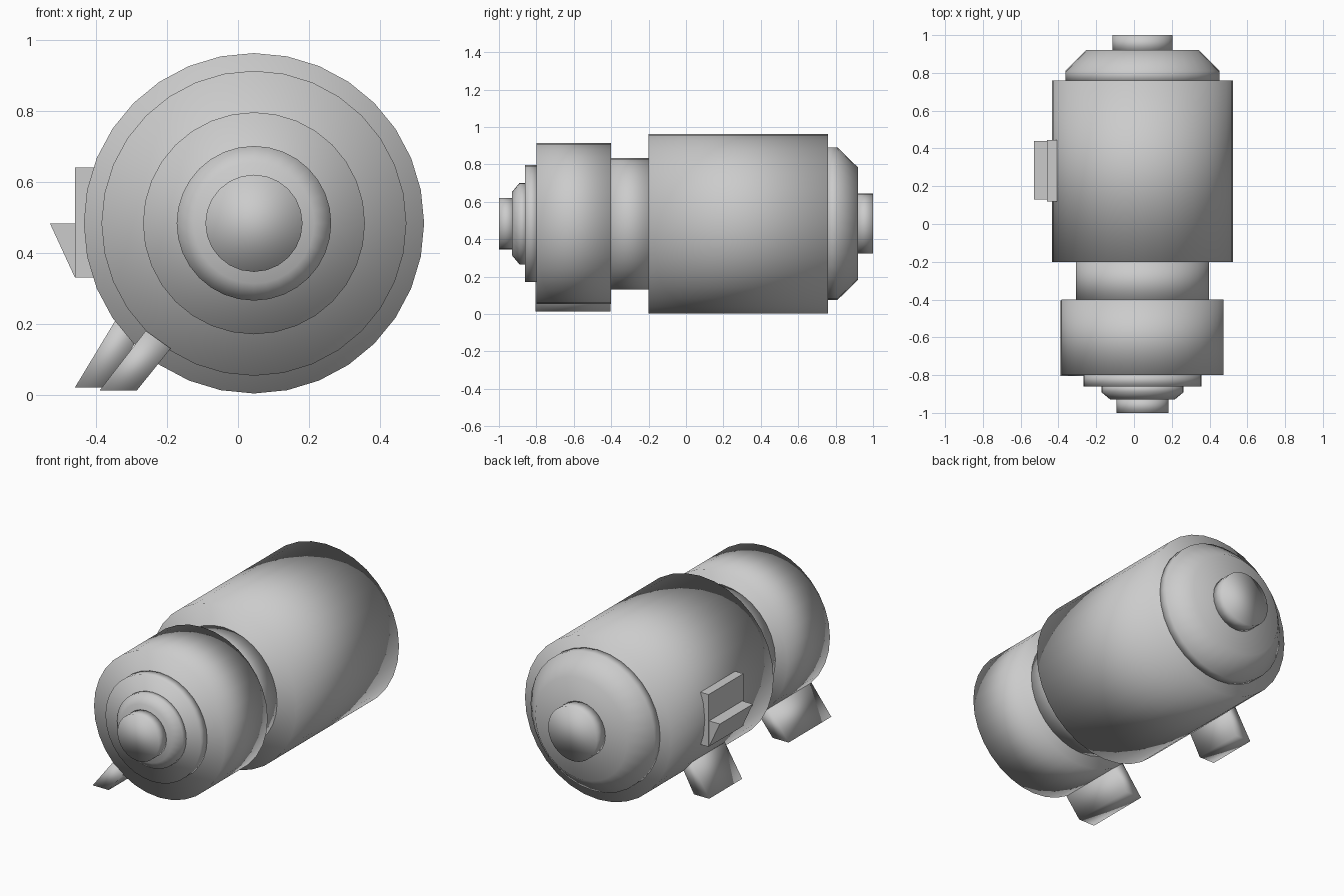
import bpy, bmesh, math

if "Cube" in bpy.data.objects:
    bpy.data.objects.remove(bpy.data.objects["Cube"])

CX, CZ = 0.045, 0.483   # axis of the horizontal tank


def finish(name, bm, smooth):
    bmesh.ops.recalc_face_normals(bm, faces=bm.faces[:])
    for f in bm.faces:
        f.smooth = smooth
    me = bpy.data.meshes.new(name)
    bm.to_mesh(me)
    bm.free()
    ob = bpy.data.objects.new(name, me)
    bpy.context.collection.objects.link(ob)
    return ob


def drum(name, profile, sides=32):
    """Capped turned solid along y from (y, radius) points."""
    bm = bmesh.new()
    rings = []
    for y, r in profile:
        rings.append([bm.verts.new((CX + r * math.sin(2 * math.pi * i / sides), y,
                                    CZ + r * math.cos(2 * math.pi * i / sides)))
                      for i in range(sides)])
    for a, b in zip(rings, rings[1:]):
        for i in range(sides):
            j = (i + 1) % sides
            bm.faces.new((a[i], a[j], b[j], b[i]))
    bm.faces.new(rings[0])
    bm.faces.new(rings[-1])
    return finish(name, bm, True)


def prism(name, outline, y0, y1, smooth=False):
    """Extrude an (x, z) outline along y."""
    bm = bmesh.new()
    a = [bm.verts.new((x, y0, z)) for x, z in outline]
    b = [bm.verts.new((x, y1, z)) for x, z in outline]
    bm.faces.new(a)
    bm.faces.new(b)
    for i in range(len(a)):
        j = (i + 1) % len(a)
        bm.faces.new((a[i], a[j], b[j], b[i]))
    return finish(name, bm, smooth)


# Main tank and the narrower front drum joined by a neck
drum("main_body", [(-0.20, 0.48), (0.76, 0.48)])
drum("neck", [(-0.42, 0.352), (-0.18, 0.352)])
drum("front_drum", [(-0.80, 0.43), (-0.40, 0.43)])

# Stepped front nose
drum("front_ring", [(-0.86, 0.313), (-0.79, 0.313)])
drum("front_collar", [(-0.93, 0.17), (-0.89, 0.218), (-0.85, 0.218)])
drum("front_plug", [(-1.0, 0.137), (-0.92, 0.137)], 24)

# Tapered rear cap and plug
drum("rear_cap", [(0.75, 0.408), (0.81, 0.408), (0.92, 0.30)])
drum("rear_plug", [(0.91, 0.16), (1.0, 0.16)], 24)

# Slanted feet on the left side
prism("front_foot", [(-0.39, 0.012), (-0.285, 0.012), (-0.19, 0.13), (-0.26, 0.18)],
      -0.805, -0.405, True)
prism("rear_foot", [(-0.46, 0.02), (-0.36, 0.02), (-0.25, 0.22), (-0.33, 0.235)],
      0.13, 0.44, True)

# Side bracket: mounting plate and wedge-shaped lip
prism("bracket_plate", [(-0.46, 0.33), (-0.38, 0.33), (-0.38, 0.64), (-0.46, 0.64)], 0.12, 0.445)
prism("bracket_lip", [(-0.53, 0.482), (-0.46, 0.33), (-0.44, 0.33), (-0.44, 0.482)], 0.13, 0.44)
